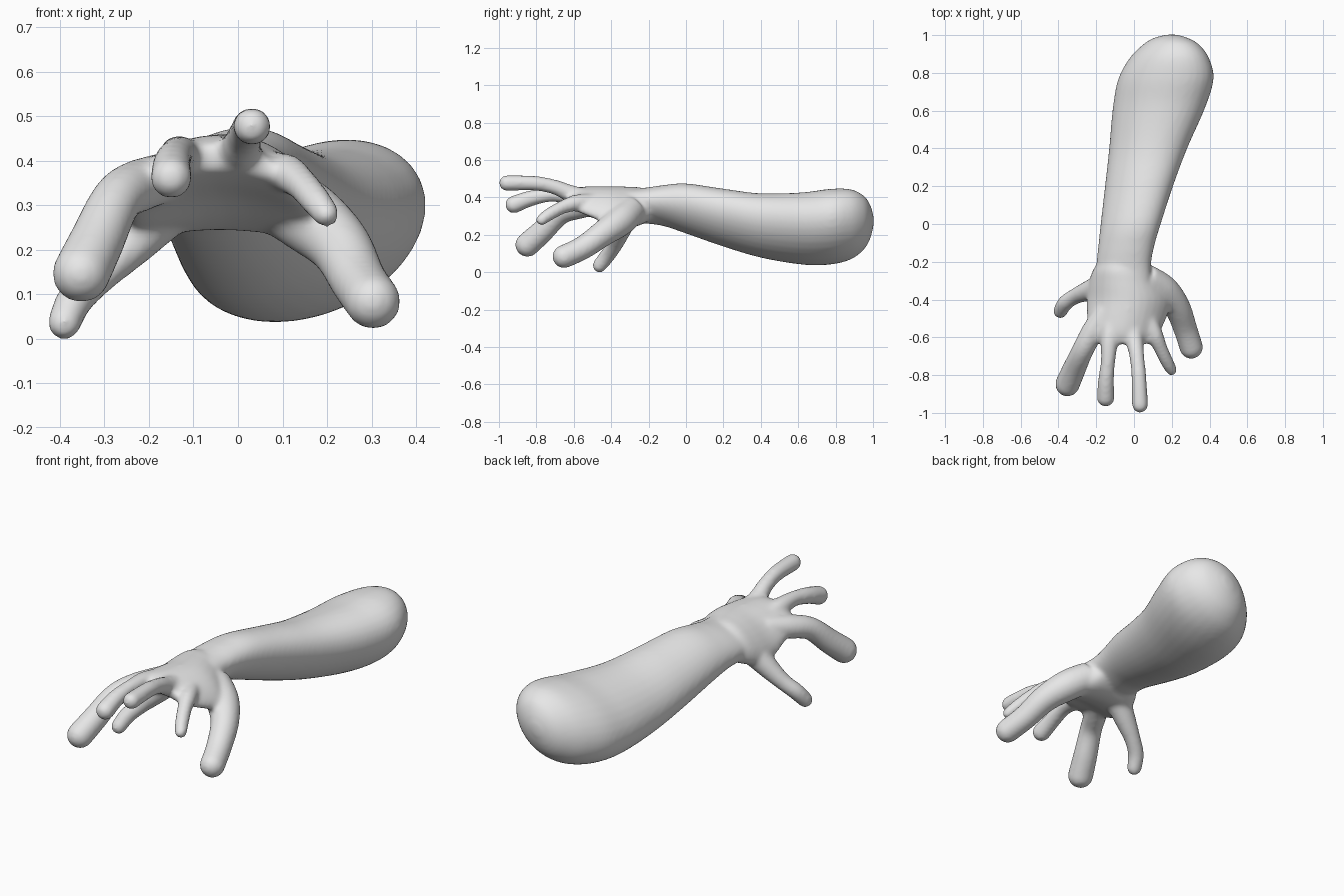
import bpy, bmesh, math
from mathutils import Vector

skin = bpy.data.materials.new("pale grey skin")
skin.diffuse_color = (0.8, 0.8, 0.8, 1)

bm = bmesh.new()
SIDES = 32


def spline(rows, steps=5):
    """Smoothly interpolate a list of equal-length number rows."""
    rows = [Vector(r) for r in rows]
    out = []
    for i in range(len(rows) - 1):
        a, b = rows[max(i - 1, 0)], rows[i]
        c, d = rows[i + 1], rows[min(i + 2, len(rows) - 1)]
        for s in range(steps):
            t = s / steps
            out.append(0.5 * (2 * b + (c - a) * t + (2 * a - 5 * b + 4 * c - d) * t ** 2
                              + (3 * b - a - 3 * c + d) * t ** 3))
    return out + [rows[-1]]


def loft(rings):
    """Skin a list of point rings and close both ends."""
    loops = [[bm.verts.new(p) for p in ring] for ring in rings]
    for a, b in zip(loops, loops[1:]):
        for i in range(len(a)):
            j = (i + 1) % len(a)
            bm.faces.new((a[i], a[j], b[j], b[i]))
    bm.faces.new(loops[0][::-1])
    bm.faces.new(loops[-1])


def slab(rows, skew, arch, power):
    """Rows are y, x min, x max, z min, z max; arch bends the sides down."""
    rings = []
    for y, x0, x1, z0, z1 in spline(rows):
        cx, cz, a, b = (x0 + x1) / 2, (z0 + z1) / 2, (x1 - x0) / 2, (z1 - z0) / 2
        ring = []
        for k in range(SIDES):
            t = math.tau * k / SIDES
            c, s = math.cos(t - skew), math.sin(t)
            dx = a * math.copysign(abs(c) ** power, c)
            dz = b * math.copysign(abs(s) ** power, s)
            ring.append((cx + dx, y, cz + dz - arch * dx * dx))
        rings.append(ring)
    loft(rings)


def digit(rows):
    """Rows are x, y, z, radius along the bone; the tip is rounded."""
    pts = spline(rows)
    rings = []
    for i, p in enumerate(pts):
        along = pts[min(i + 1, len(pts) - 1)].xyz - pts[max(i - 1, 0)].xyz
        q = along.to_track_quat('Z', 'Y')
        rings.append([p.xyz + q @ Vector((math.cos(t) * p[3], math.sin(t) * p[3], 0))
                      for t in (math.tau * k / 16 for k in range(16))])
    loft(rings)
    ball = bmesh.ops.create_icosphere(bm, subdivisions=3, radius=rows[-1][3])
    bmesh.ops.translate(bm, verts=ball["verts"], vec=rows[-1][:3])


# forearm, from the rounded elbow to the wrist
slab([(1.003, 0.175, 0.225, 0.25, 0.30),
      (0.985, 0.105, 0.285, 0.18, 0.36),
      (0.95, 0.048, 0.345, 0.12, 0.41),
      (0.88, -0.022, 0.397, 0.068, 0.444),
      (0.77, -0.083, 0.422, 0.041, 0.446),
      (0.62, -0.112, 0.379, 0.041, 0.427),
      (0.40, -0.132, 0.282, 0.078, 0.422),
      (0.20, -0.154, 0.207, 0.137, 0.447),
      (0.0, -0.177, 0.142, 0.207, 0.475),
      (-0.12, -0.19, 0.107, 0.247, 0.466),
      (-0.22, -0.20, 0.09, 0.262, 0.452),
      (-0.32, -0.20, 0.09, 0.28, 0.445)], 0.28, 0, 1)

# arched palm with a thick heel
slab([(-0.16, -0.15, 0.04, 0.31, 0.40),
      (-0.23, -0.21, 0.10, 0.26, 0.450),
      (-0.31, -0.24, 0.16, 0.245, 0.458),
      (-0.40, -0.25, 0.20, 0.27, 0.460),
      (-0.49, -0.25, 0.175, 0.315, 0.460),
      (-0.58, -0.245, 0.135, 0.35, 0.455),
      (-0.635, -0.20, 0.10, 0.38, 0.435)], 0, 1.8, 0.9)

# small inner thumb
digit([(-0.15, -0.32, 0.31, 0.07), (-0.235, -0.352, 0.22, 0.056),
       (-0.31, -0.382, 0.145, 0.043), (-0.365, -0.42, 0.09, 0.042),
       (-0.39, -0.462, 0.036, 0.039)])
# four fingers
digit([(-0.15, -0.46, 0.365, 0.055), (-0.22, -0.57, 0.345, 0.06),
       (-0.272, -0.67, 0.312, 0.058), (-0.318, -0.77, 0.217, 0.063),
       (-0.352, -0.848, 0.147, 0.066)])
digit([(-0.12, -0.50, 0.39, 0.045), (-0.13, -0.61, 0.408, 0.048),
       (-0.137, -0.72, 0.415, 0.039), (-0.148, -0.83, 0.395, 0.043),
       (-0.15, -0.92, 0.362, 0.048)])
digit([(0.0, -0.50, 0.395, 0.045), (0.003, -0.61, 0.418, 0.047),
       (0.015, -0.70, 0.455, 0.040), (0.026, -0.81, 0.476, 0.04),
       (0.032, -0.958, 0.477, 0.043)])
digit([(0.06, -0.47, 0.375, 0.045), (0.107, -0.58, 0.372, 0.045),
       (0.142, -0.66, 0.348, 0.037), (0.175, -0.73, 0.31, 0.035),
       (0.198, -0.772, 0.28, 0.031)])
# large outer thumb
digit([(0.06, -0.29, 0.335, 0.08), (0.155, -0.35, 0.275, 0.082),
       (0.228, -0.44, 0.21, 0.071), (0.27, -0.55, 0.132, 0.064),
       (0.303, -0.652, 0.084, 0.063)])

bmesh.ops.recalc_face_normals(bm, faces=bm.faces)
mesh = bpy.data.meshes.new("arm_and_hand")
bm.to_mesh(mesh)
bm.free()
mesh.materials.append(skin)
arm = bpy.data.objects.new("arm_and_hand", mesh)
bpy.context.collection.objects.link(arm)

# fuse the parts into one soft skin
fuse = arm.modifiers.new("fuse", 'REMESH')
fuse.mode = 'VOXEL'
fuse.voxel_size = 0.01
fuse.use_smooth_shade = True
soften = arm.modifiers.new("soften", 'SMOOTH')
soften.factor = 0.5
soften.iterations = 14
